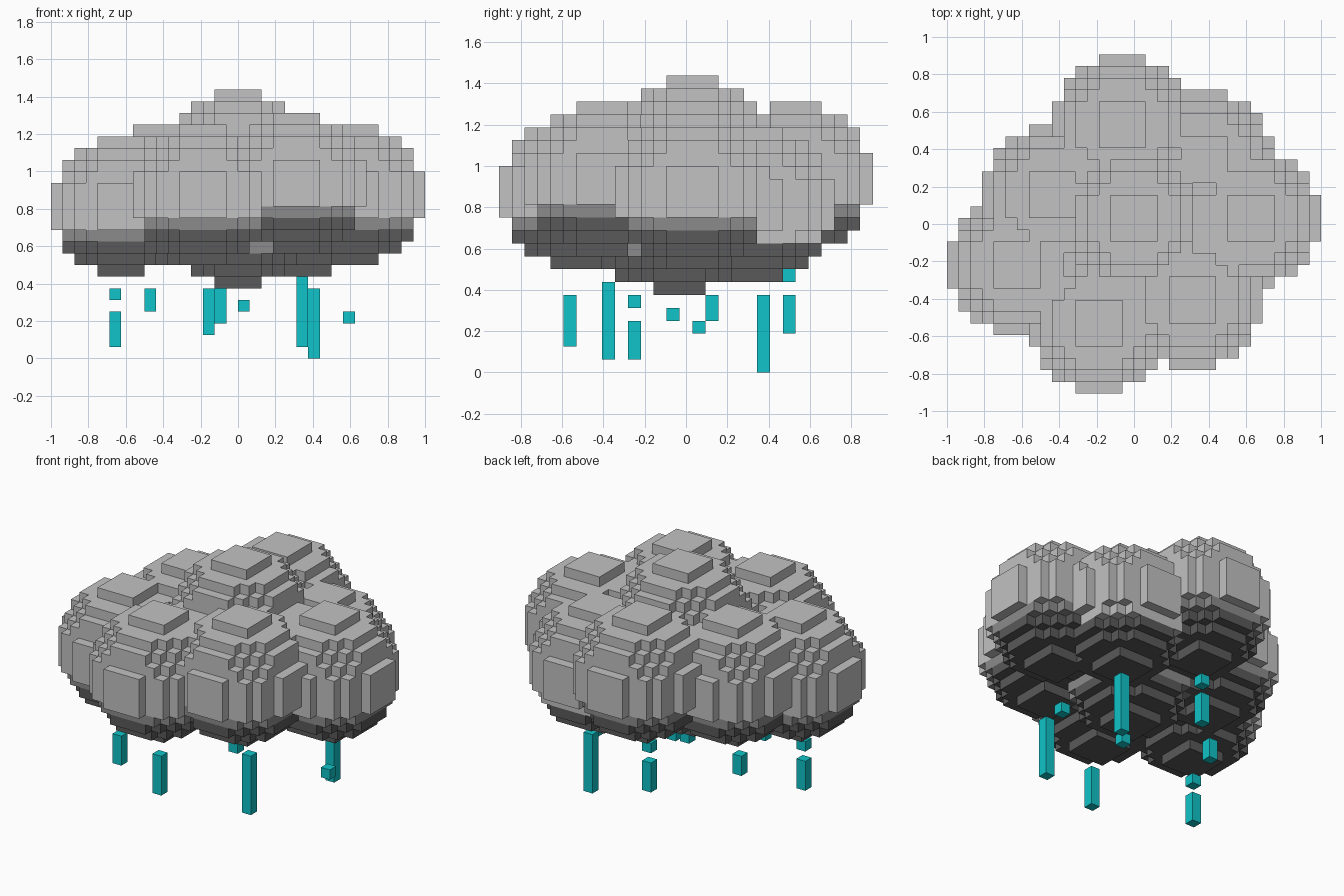
import bpy, bmesh
from mathutils import Vector
from itertools import product

cube = bpy.data.objects.get("Cube")
if cube:
    bpy.data.objects.remove(cube, do_unlink=True)

U = 0.0625   # edge of one block
R = 6        # puff radius in blocks


def material(name, r, g, b):
    m = bpy.data.materials.new(name)
    m.use_nodes = True
    m.diffuse_color = (r, g, b, 1)
    bsdf = m.node_tree.nodes["Principled BSDF"]
    bsdf.inputs["Base Color"].default_value = (r, g, b, 1)
    return m


light = material("light grey", 0.54, 0.54, 0.54)
medium = material("medium grey", 0.26, 0.26, 0.26)
dark = material("dark grey", 0.10, 0.10, 0.10)
rain = material("rain cyan", 0.005, 0.55, 0.58)


def to_world(p):
    """Block grid to world units (the grid sits half a block off in y)."""
    return Vector((p[0] * U, (p[1] + 0.5) * U, p[2] * U))


def build(name, cells, solid, mats, mat_rule):
    """Skin a set of blocks, leaving out faces hidden by other solid blocks."""
    bm = bmesh.new()
    for c in sorted(cells):
        for axis, side in product(range(3), (0, 1)):
            n = list(c)
            n[axis] += 2 * side - 1
            if tuple(n) in solid:
                continue
            a, b = (axis + 1) % 3, (axis + 2) % 3
            ring = []
            for da, db in ((0, 0), (1, 0), (1, 1), (0, 1)):
                p = list(c)
                p[axis] += side
                p[a] += da
                p[b] += db
                ring.append(bm.verts.new(to_world(p)))
            face = bm.faces.new(ring if side else ring[::-1])
            face.material_index = mat_rule(c)
    bmesh.ops.remove_doubles(bm, verts=bm.verts, dist=U * 0.01)
    # Merge flat areas of one colour into larger faces
    bmesh.ops.dissolve_limit(bm, angle_limit=0.01, verts=bm.verts,
                             edges=bm.edges, delimit={'MATERIAL'})
    me = bpy.data.meshes.new(name)
    bm.to_mesh(me)
    bm.free()
    for m in mats:
        me.materials.append(m)
    ob = bpy.data.objects.new(name, me)
    bpy.context.collection.objects.link(ob)


# Cloud puffs: centre on the block grid
puffs = {
    "back_puff": (-1, 8, 15),
    "top_puff": (0, 0, 17),
    "left_puff": (10, 0, 14),
    "front_left_puff": (5, -7, 15),
    "front_puff": (-3, -9, 14),
    "right_puff": (-10, -4, 13),
    "back_left_puff": (6, 5, 13),
    "back_right_puff": (-7, 2, 14),
    "bottom_puff": (0, -1, 12),
}


def dist2(cell, centre):
    return sum((a + 0.5 - b) ** 2 for a, b in zip(cell, centre))


# Each block belongs to the puff with the nearest centre
owner = {}
for name, centre in puffs.items():
    for d in product(range(-R, R), repeat=3):
        cell = tuple(a + b for a, b in zip(centre, d))
        d2 = dist2(cell, centre)
        if d2 <= R * R and (cell not in owner or d2 < owner[cell][0]):
            owner[cell] = (d2, name)

for name, centre in puffs.items():
    cells = [c for c, o in owner.items() if o[1] == name]

    # Light body, one medium layer, dark underside
    def shade(c, z=centre[2], plain=(name == "back_left_puff")):
        layer = c[2] - z
        if layer == -3:
            return 0 if plain else 1
        return 0 if layer > -3 else 2

    build(name, cells, owner, (light, medium, dark), shade)

# Raindrops: column x, y, then bottom and top height in blocks
drops = [(-11, -5, 5, 6), (-11, -5, 1, 4), (-8, 1, 4, 6), (-3, -10, 2, 6),
         (-2, 7, 3, 6), (-2, 7, 7, 8), (0, -2, 4, 5), (5, -7, 1, 7),
         (6, 5, 0, 6), (9, 0, 3, 4)]
for i, (x, y, z0, z1) in enumerate(drops, 1):
    cells = {(x, y, z) for z in range(z0, z1)}
    build(f"raindrop_{i}", cells, cells, (rain,), lambda c: 0)
